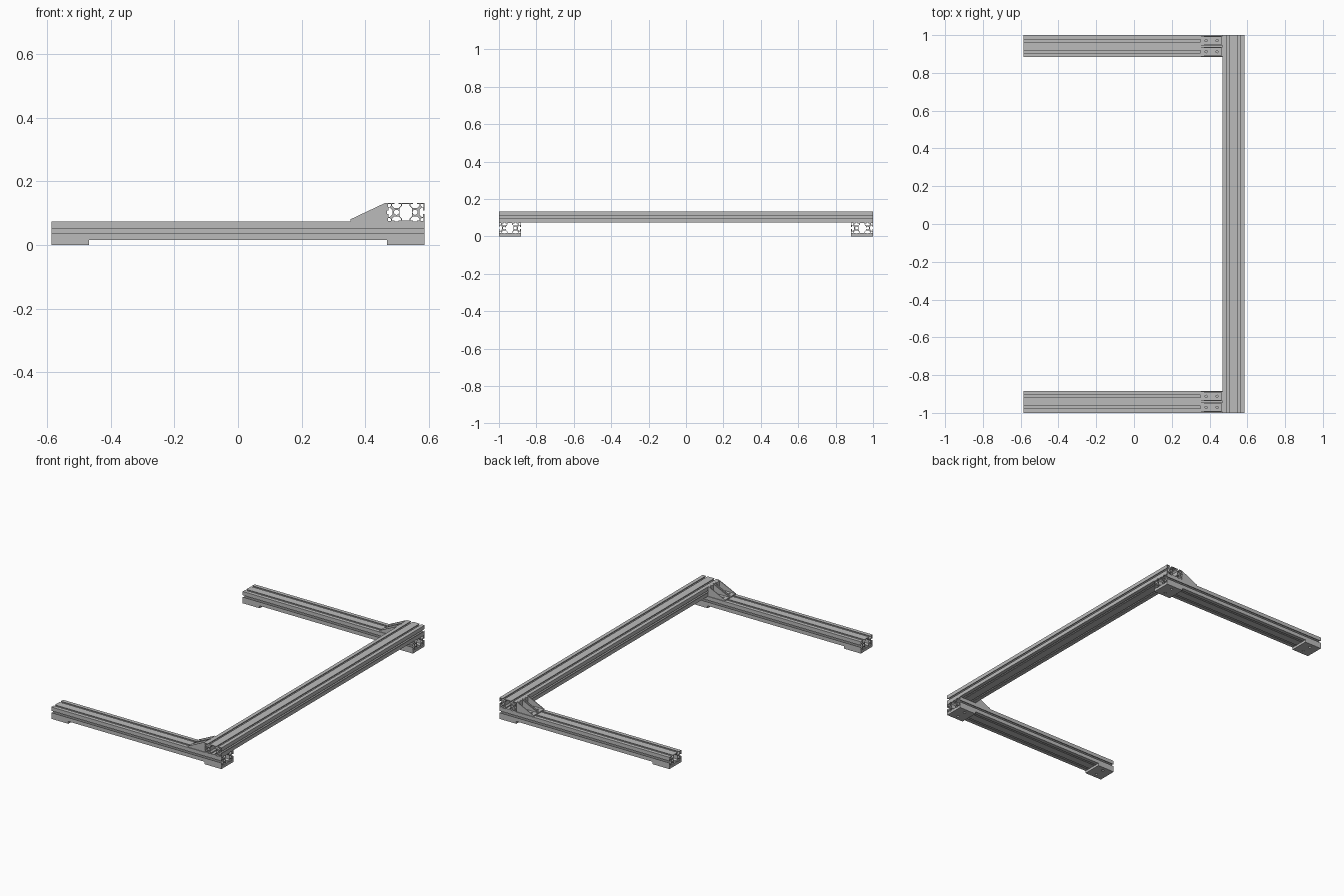
import bpy, math
from mathutils import Matrix, Vector

cube = bpy.data.objects.get("Cube")
if cube:
    bpy.data.objects.remove(cube, do_unlink=True)

U = 0.117 / 80          # one profile millimetre in scene units
X, Y, Z = Vector((1, 0, 0)), Vector((0, 1, 0)), Vector((0, 0, 1))
ALONG_X, ALONG_Y, ALONG_Z = (Y, Z, X), (X, Z, -Y), (X, Y, Z)

grey = bpy.data.materials.new("aluminium grey")
grey.diffuse_color = (0.5, 0.5, 0.5, 1)
grey.use_nodes = True
grey.node_tree.nodes["Principled BSDF"].inputs["Base Color"].default_value = (0.5, 0.5, 0.5, 1)


def extrude(name, loops, length, axes, centre):
    """Extrude a flat outline (first loop) with holes (other loops)."""
    curve = bpy.data.curves.new(name + "_outline", 'CURVE')
    curve.dimensions, curve.fill_mode, curve.extrude = '2D', 'BOTH', length / 2
    for loop in loops:
        spline = curve.splines.new('POLY')
        spline.points.add(len(loop) - 1)
        spline.use_cyclic_u = True
        for p, (a, b) in zip(spline.points, loop):
            p.co = (a, b, 0, 1)
    temp = bpy.data.objects.new(name + "_temp", curve)
    bpy.context.collection.objects.link(temp)
    bpy.context.view_layer.update()
    graph = bpy.context.evaluated_depsgraph_get()
    mesh = bpy.data.meshes.new_from_object(temp.evaluated_get(graph))
    bpy.data.objects.remove(temp, do_unlink=True)
    mesh.name = name
    mesh.transform(Matrix(axes).transposed().to_4x4())
    mesh.materials.clear()
    mesh.materials.append(grey)
    for poly in mesh.polygons:
        poly.use_smooth = False
        poly.material_index = 0
    obj = bpy.data.objects.new(name, mesh)
    obj.location = centre
    bpy.context.collection.objects.link(obj)
    return obj


def circle(a, b, r, n=12):
    return [(a + r * math.cos(i * math.tau / n), b + r * math.sin(i * math.tau / n)) for i in range(n)]


def rect(w, h):
    return [(-w / 2, -h / 2), (w / 2, -h / 2), (w / 2, h / 2), (-w / 2, h / 2)]


def slot_profile():
    """Double-width T-slot section, with hollow corners, cores and middle."""
    half_slot = [(-4.1, 20), (-4.1, 17.5), (-10, 17.5), (-10, 14.5), (-5, 9)]
    slot = half_slot + [(-a, b) for a, b in reversed(half_slot)]

    def turned(points, quarter, shift):
        rot = Matrix.Rotation(-quarter * math.pi / 2, 2)
        return [tuple(rot @ Vector(p) + Vector((shift, 0))) for p in points]

    outer = [(-40, 20)] + turned(slot, 0, -20) + turned(slot, 0, 20) + [(40, 20)]
    outer += turned(slot, 1, 20) + [(40, -20)]
    outer += turned(slot, 2, 20) + turned(slot, 2, -20) + [(-40, -20)]
    outer += turned(slot, 3, -20)
    # middle cavity
    quarter = [(8.3, 18), (8.3, 13.8), (13.5, 8)]
    right = quarter + [(a, -b) for a, b in reversed(quarter)]
    loops = [outer, right + [(-a, -b) for a, b in right]]
    # screw cores and corner cavities
    for sx in (-1, 1):
        loops.append(circle(sx * 20, 0, 5.5))
        for sz in (-1, 1):
            corner = [(11.8, 18.2), (18.2, 18.2), (18.2, 11.8), (14.5, 11.8), (11.8, 14.5)]
            loops.append([(sx * (20 + a), sz * b) for a, b in corner])
    return [[(a * U, b * U) for a, b in loop] for loop in loops]


profile = slot_profile()
LEG_Z, RAIL_Z, RAIL_X = 0.0442, 0.1028, 0.5275

# long rail across the top of both legs
extrude("cross_rail", profile, 2.0, ALONG_Y, (RAIL_X, 0, RAIL_Z))

for side, s in (("front", -1), ("back", 1)):
    cy = s * 0.9415
    extrude(side + "_leg", profile, 1.172, ALONG_X, (0, cy, LEG_Z))

    # square foot plates with two screw holes
    for end, x in (("left", RAIL_X), ("right", -RAIL_X)):
        holes = [circle(0, k * 20 * U, 0.008) for k in (-1, 1)]
        extrude(f"{side}_{end}_foot", [rect(0.117, 0.117)] + holes, 0.015,
                ALONG_Z, (x, cy, 0.0075))

    # pair of gusset brackets between leg and rail
    for n, k in enumerate((-1, 1), 1):
        by = cy + k * 20 * U
        label = f"{side}_bracket_{n}"
        holes = [circle(h, 0, 0.006) for h in (-0.029, 0.029)]
        extrude(label + "_base", [rect(0.116, 0.05)] + holes, 0.007,
                ALONG_Z, (0.411, by, 0.0770))
        extrude(label + "_upright", [rect(0.05, 0.058), circle(0, 0, 0.006)], 0.007,
                ALONG_X, (0.4655, by, 0.1025))
        wedge = [(-0.058, 0), (0.058, 0), (0.058, 0.058), (0.05, 0.058), (-0.058, 0.007)]
        for wall, w in (("a", -1), ("b", 1)):
            extrude(f"{label}_wall_{wall}", [wedge], 0.005, ALONG_Y,
                    (0.411, by + w * 0.0225, 0.0735))
